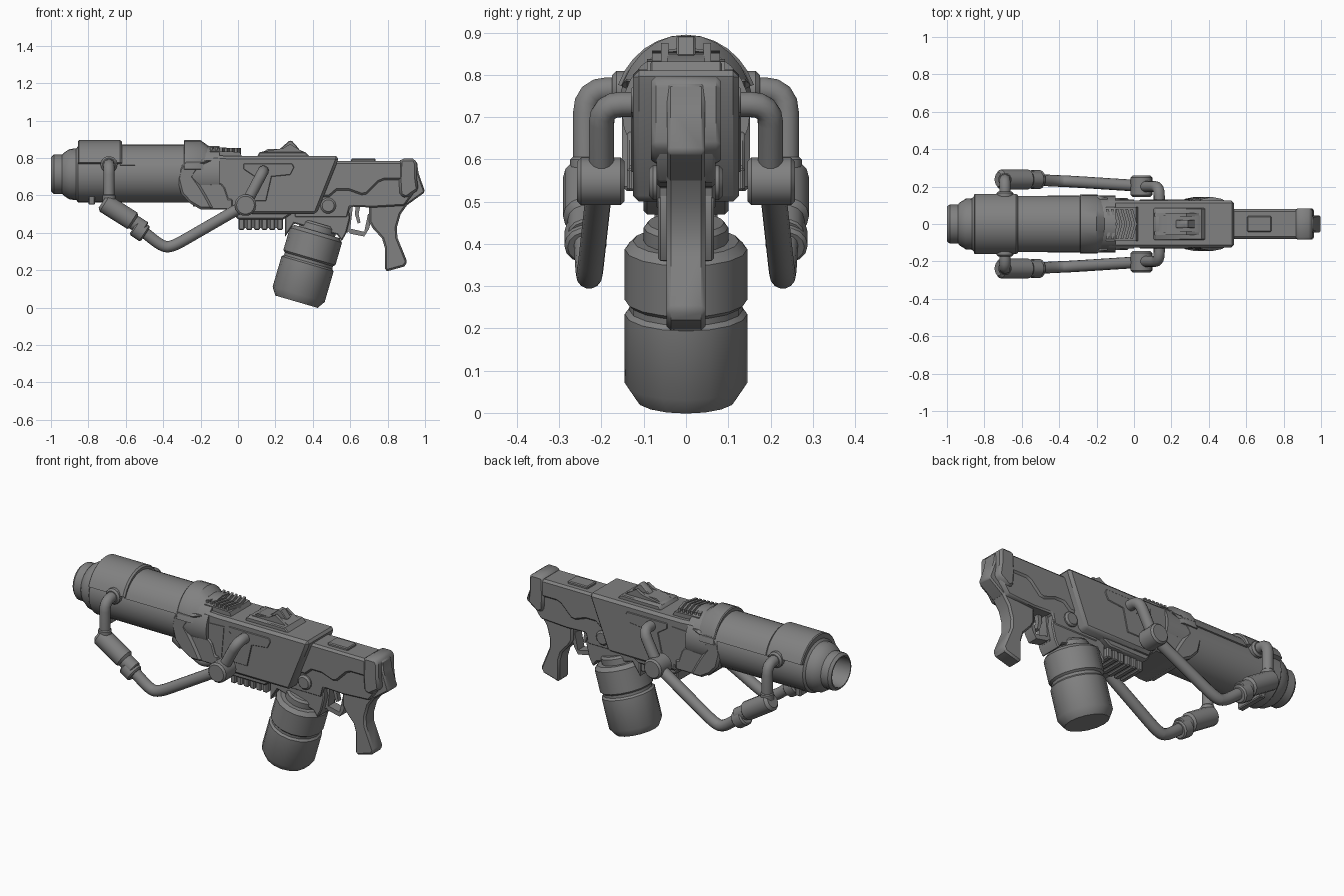
import bpy, bmesh
from math import pi, cos, sin, radians
from mathutils import Vector

if "Cube" in bpy.data.objects:
    bpy.data.objects.remove(bpy.data.objects["Cube"])


def finish(name, bm, bevel=0):
    bmesh.ops.remove_doubles(bm, verts=bm.verts, dist=1e-5)
    bmesh.ops.recalc_face_normals(bm, faces=bm.faces)
    me = bpy.data.meshes.new(name)
    bm.to_mesh(me)
    bm.free()
    ob = bpy.data.objects.new(name, me)
    bpy.context.collection.objects.link(ob)
    if bevel:
        m = ob.modifiers.new("Bevel", 'BEVEL')
        m.width, m.segments, m.limit_method = bevel, 1, 'ANGLE'
        m.angle_limit = radians(50)
    return ob


def prism(name, pts, lo, hi, axis='Y', bevel=0.0):
    """Extrude a side (x,z) or plan (x,y) outline from lo to hi."""
    bm = bmesh.new()
    put = (lambda p, d: (p[0], d, p[1])) if axis == 'Y' else (lambda p, d: (p[0], p[1], d))
    a = [bm.verts.new(put(p, lo)) for p in pts]
    b = [bm.verts.new(put(p, hi)) for p in pts]
    bm.faces.new(a)
    bm.faces.new(b[::-1])
    for i in range(len(pts)):
        j = (i + 1) % len(pts)
        bm.faces.new((a[i], b[i], b[j], a[j]))
    return finish(name, bm, bevel)


def slab(name, pts, half, bevel=0.0):
    return prism(name, pts, -half, half, 'Y', bevel)


def rect(x0, x1, z0, z1):
    return [(x0, z0), (x1, z0), (x1, z1), (x0, z1)]


def lathe(name, prof, origin, direction=(1, 0, 0), n=20, arc=None, flat=1.0):
    """Revolve (distance, radius) points; arc=(a0,a1) makes a closed partial shell."""
    bm = bmesh.new()
    q = Vector((1, 0, 0)).rotation_difference(Vector(direction).normalized())
    a0, a1 = arc or (0, 2 * pi)
    rings = []
    for i in range(n + 1 if arc else n):
        a = a0 + (a1 - a0) * i / n
        rings.append([bm.verts.new(Vector(origin) + q @ Vector((t, flat * r * cos(a), r * sin(a))))
                      for t, r in prof])
    m = len(prof)
    for i in range(n):
        A, B = rings[i], rings[(i + 1) % len(rings)]
        for k in range(m if arc else m - 1):
            l = (k + 1) % m
            bm.faces.new((A[k], A[l], B[l], B[k]))
    if arc:
        bm.faces.new(rings[0])
        bm.faces.new(rings[-1])
    return finish(name, bm)


def rod(name, p0, p1, r, ch=0.01, n=14):
    d = Vector(p1) - Vector(p0)
    L = d.length
    return lathe(name, [(0, 0), (0, r - ch), (ch, r), (L - ch, r), (L, r - ch), (L, 0)], p0, d, n)


def pipe(name, pts, r, fillet=0.06):
    """Tube along a path with rounded corners."""
    P = [Vector(p) for p in pts]
    path = [P[0]]
    for a, b, c in zip(P, P[1:], P[2:]):
        s = b + (a - b).normalized() * min(fillet, (a - b).length * .49)
        e = b + (c - b).normalized() * min(fillet, (c - b).length * .49)
        for k in range(5):
            t = k / 4
            path.append(s * (1 - t) ** 2 + b * 2 * t * (1 - t) + e * t * t)
    path.append(P[-1])
    cu = bpy.data.curves.new(name, 'CURVE')
    cu.dimensions, cu.bevel_depth, cu.bevel_resolution, cu.use_fill_caps = '3D', r, 5, True
    sp = cu.splines.new('POLY')
    sp.points.add(len(path) - 1)
    for p, v in zip(sp.points, path):
        p.co = (*v, 1)
    bpy.context.collection.objects.link(bpy.data.objects.new(name, cu))


C = (0, 0, .715)  # barrel axis
# Barrel with stepped hollow muzzle, top sleeve and rear collar
lathe("barrel", [(-.82, 0), (-.82, .078), (-1, .085), (-1, .092), (-.985, .105), (-.94, .105),
                 (-.93, .116), (-.9, .135), (-.865, .138), (-.855, .15), (-.1, .152), (-.1, 0)],
      (0, 0, .713), n=24)
lathe("top_sleeve", [(-.855, .13), (-.855, .175), (-.85, .18), (-.63, .18), (-.62, .172), (-.62, .13)],
      C, n=12, arc=(radians(20), radians(160)), flat=.95)
lathe("barrel_jacket", [(-.63, .14), (-.63, .157), (-.28, .157), (-.28, .14)],
      C, n=14, arc=(radians(18), radians(162)))
lathe("rear_collar", [(-.29, .14), (-.29, .175), (-.285, .18), (-.2, .18), (-.11, .115), (-.08, .09), (-.08, 0)],
      C, n=12, arc=(radians(8), radians(172)), flat=.89)
slab("muzzle_clip", rect(-.8, -.765, .55, .615), .09, .005)

# Main body and cheek panels
slab("body", [(-.2, .79), (-.13, .815), (-.05, .81), (.54, .81), (.53, .775), (.42, .5), (-.02, .5),
              (-.02, .53), (-.2, .53)], .126, .015)
slab("front_cheek", [(-.285, .79), (-.315, .74), (-.325, .69), (-.305, .61), (-.26, .56), (-.2, .525),
                     (-.13, .525), (-.17, .6), (-.2, .65), (-.235, .7), (-.2, .76), (-.13, .79)],
     .152, .012)
slab("cheek_inset", [(-.24, .75), (-.24, .54), (-.02, .53), (.0, .76)], .13)
slab("cheek_plate", [(-.21, .66), (-.09, .665), (-.07, .64), (-.05, .58), (-.03, .58), (-.03, .525), (-.2, .525)],
     .14, .006)
slab("side_channel", [(.03, .77), (.29, .77), (.3, .75), (.28, .71), (.18, .7), (.15, .57), (.06, .57), (.09, .7),
                      (.03, .74)], .13, .003)
slab("lower_body", [(-.03, .51), (.0, .47), (.24, .47), (.3, .51)], .1, .008)

# Ribbed foregrip under the body
slab("foregrip_core", rect(.01, .24, .425, .5), .066)
for i in range(6):
    x = .003 + i * .041
    slab("foregrip_rib", rect(x, x + .032, .415, .48), .075, .006)

# Chevron cooling ridges on top
slab("ridge_base", [(-.16, .78), (-.15, .838), (.01, .832), (.03, .79)], .092)
for i in range(6):
    x = -.15 + i * .026
    prism("cooling_ridge", [(x, -.08), (x + .022, 0), (x, .08), (x + .014, .08), (x + .036, 0), (x + .014, -.08)],
          .82, .857 - i * .001, 'Z')

# Sight
slab("sight_base", [(.1, .8), (.115, .832), (.36, .832), (.39, .8)], .085, .005)
slab("sight_block", [(.13, .83), (.16, .848), (.32, .848), (.36, .83)], .045)
slab("sight_post", [(.22, .845), (.275, .893), (.29, .89), (.33, .845)], .022, .004)
for s in (1, -1):
    prism("sight_rail", [(.11, .83), (.24, .852), (.28, .875), (.35, .83)], s * .05 - .009, s * .05 + .009)

# Rear receiver, stock and butt
slab("stock_upper", [(.4, .783), (.88, .783), (.88, .68), (.78, .68), (.755, .67), (.69, .605), (.66, .6),
                     (.59, .625), (.53, .625), (.49, .59), (.4, .59)], .08, .012)
slab("stock_core", [(.38, .7), (.93, .72), (.96, .64), (.89, .545), (.72, .535), (.6, .54), (.585, .48),
                    (.3, .48), (.3, .6)], .07, .008)
slab("stock_top_plate", rect(.605, .735, .77, .797), .042, .005)
slab("butt", [(.865, .785), (.875, .797), (.945, .797), (.955, .77), (.955, .7), (.965, .63), (.9, .585),
              (.865, .6), (.86, .68)], .083, .012)
slab("butt_pad", [(.93, .785), (.957, .78), (.965, .72), (1.0, .62), (.99, .61), (.9, .545), (.87, .6)], .045, .008)
slab("grip", [(.7, .57), (.7, .46), (.72, .425), (.77, .37), (.785, .32), (.785, .2), (.8, .195), (.89, .22),
              (.905, .245), (.852, .375), (.85, .43), (.87, .5), (.92, .57)], .046, .01)

# Trigger and guard
slab("guard_front", [(.585, .55), (.615, .55), (.6, .42), (.585, .4), (.56, .42)], .03)
slab("guard_bottom", [(.585, .415), (.6, .395), (.675, .38), (.7, .42), (.72, .5), (.695, .5), (.675, .405),
                      (.61, .42)], .03)
slab("trigger", [(.63, .55), (.655, .55), (.645, .5), (.655, .455), (.64, .45), (.625, .5)], .014)

# Pivot and drum neck
rod("pivot", (.482, -.088, .545), (.482, .088, .545), .042)
slab("magazine_well", [(.25, .51), (.59, .53), (.6, .48), (.58, .4), (.555, .355), (.53, .39), (.3, .45), (.25, .375)],
     .066, .006)
lathe("drum", [(0, 0), (0, .09), (.012, .1), (.045, .1), (.045, .125), (.065, .145), (.19, .145), (.2, .134),
               (.215, .134), (.225, .145), (.395, .145), (.436, .118), (.436, 0)],
      (.435, 0, .45), (-.28, 0, -.96), n=16)

# Side hoses with couplings, both sides
for s in (1, -1):
    y = s * .238
    rod("hose_port", (-.69, s * .1, .765), (-.69, s * .175, .765), .045)
    pipe("front_hose", [(-.69, s * .13, .765), (-.69, y, .765), (-.69, y, .55), (-.65, y, .52)], .03, .055)
    rod("hose_collar", (-.69, y, .605), (-.69, y, .545), .036, .005)
    rod("coupling", (-.725, y, .565), (-.553, y, .457), .053, .015)
    rod("coupling_neck", (-.57, y, .465), (-.5, y, .42), .042, .005)
    rod("coupling_ring", (-.555, y, .432), (-.495, y, .392), .05, .008)
    pipe("lower_hose", [(-.56, y, .45), (-.405, s * .23, .325), (-.35, s * .228, .325), (.04, s * .203, .55)], .031, .07)
    rod("rear_joint", (.04, s * .145, .548), (.04, s * .258, .548), .058, .01)
    pipe("rear_hose", [(.04, s * .2, .55), (.135, s * .2, .73), (.135, s * .1, .73)], .03, .05)

# Bake modifiers and curves, then smooth the shallow edges only
bpy.ops.object.select_all(action='SELECT')
bpy.context.view_layer.objects.active = bpy.context.selected_objects[0]
bpy.ops.object.convert(target='MESH')
bpy.ops.object.shade_smooth_by_angle(angle=radians(35))

# Dark gunmetal grey on every part
metal = bpy.data.materials.new("dark_grey")
metal.diffuse_color = (.22, .22, .22, 1)
metal.use_nodes = True
metal.node_tree.nodes["Principled BSDF"].inputs["Base Color"].default_value = metal.diffuse_color
for ob in bpy.context.scene.objects:
    ob.data.materials.clear()
    ob.data.materials.append(metal)
